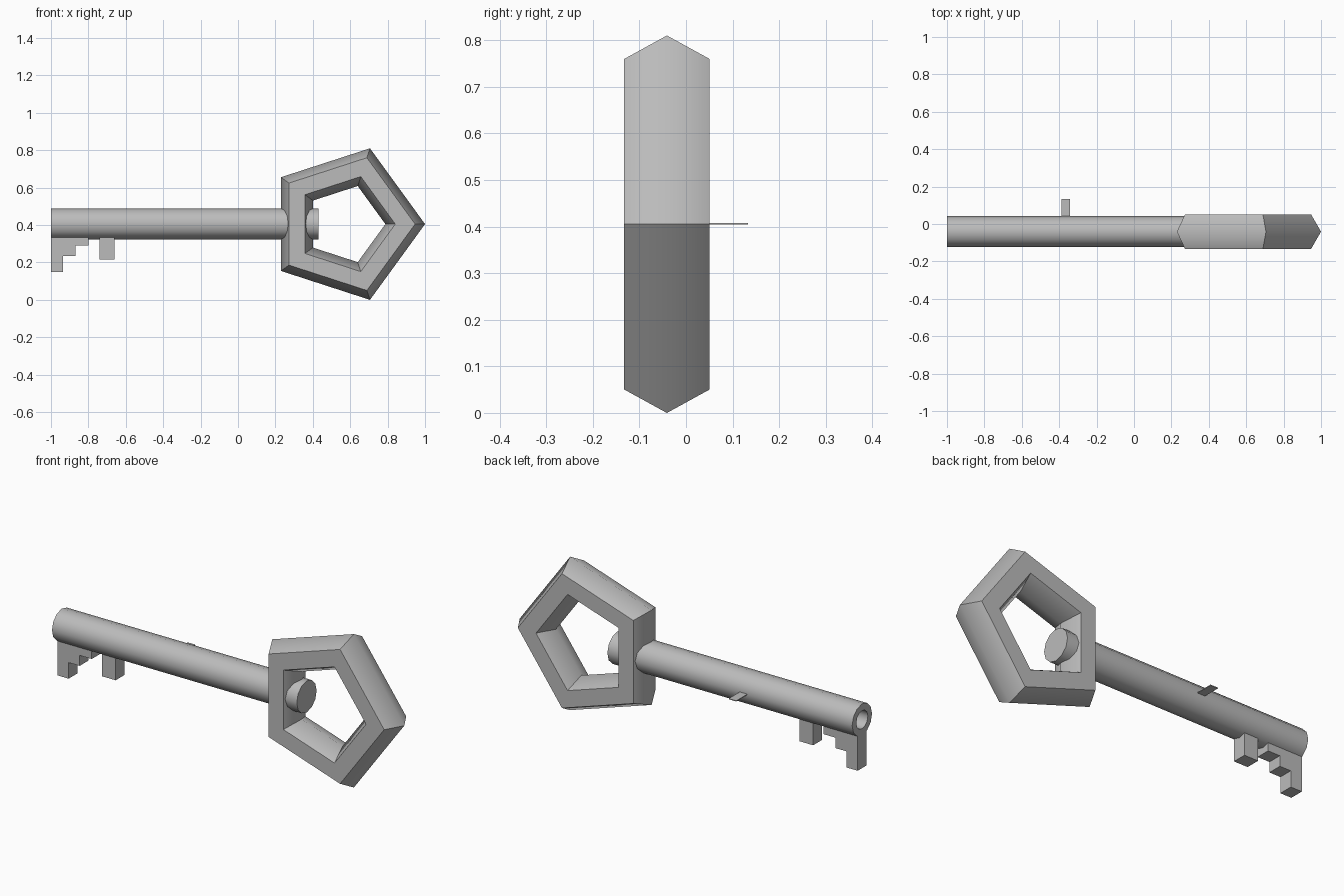
import bpy, bmesh, math

if "Cube" in bpy.data.objects:
    bpy.data.objects.remove(bpy.data.objects["Cube"])

CY, CZ = -0.041, 0.406          # key axis
metal = bpy.data.materials.new("grey_metal")
metal.diffuse_color = (0.5, 0.5, 0.5, 1)
metal.use_nodes = True
metal.node_tree.nodes["Principled BSDF"].inputs["Base Color"].default_value = metal.diffuse_color


def finish(ob, angle=None):
    ob.data.materials.clear()
    ob.data.materials.append(metal)
    if angle:
        bpy.ops.object.select_all(action='DESELECT')
        ob.select_set(True)
        bpy.context.view_layer.objects.active = ob
        bpy.ops.object.shade_smooth_by_angle(angle=math.radians(angle))


def from_bmesh(name, bm):
    bmesh.ops.recalc_face_normals(bm, faces=bm.faces[:])
    me = bpy.data.meshes.new(name)
    bm.to_mesh(me)
    bm.free()
    ob = bpy.data.objects.new(name, me)
    bpy.context.collection.objects.link(ob)
    return ob


def slab(name, outline, y0, y1):
    """Extrude an x-z outline between two y positions."""
    bm = bmesh.new()
    face = bm.faces.new([bm.verts.new((x, y0, z)) for x, z in outline])
    ext = bmesh.ops.extrude_face_region(bm, geom=[face])
    verts = [v for v in ext["geom"] if isinstance(v, bmesh.types.BMVert)]
    bmesh.ops.translate(bm, verts=verts, vec=(0, y1 - y0, 0))
    finish(from_bmesh(name, bm))


# Pentagonal handle with a hexagonal section
bpy.ops.mesh.primitive_torus_add(major_segments=5, minor_segments=6,
                                 major_radius=0.32, minor_radius=0.106,
                                 location=(0.574, CY, CZ - 0.001),
                                 rotation=(math.pi / 2, 0, 0))
handle = bpy.context.object
handle.name = "handle"
finish(handle, 60)

# Round shaft with a bored tip, lofted from (x, radius) rings
N = 12
bm = bmesh.new()
rings = []
for x, r in [(0.43, 0.083), (-1, 0.083), (-1, 0.048), (-0.8, 0.048)]:
    rings.append([bm.verts.new((x, CY + r * math.cos(2 * math.pi * i / N),
                                CZ + r * math.sin(2 * math.pi * i / N)))
                  for i in range(N)])
for a, b in zip(rings, rings[1:]):
    for i in range(N):
        j = (i + 1) % N
        bm.faces.new((a[i], a[j], b[j], b[i]))
bm.faces.new(rings[0])
bm.faces.new(rings[-1])
finish(from_bmesh("shaft", bm), 60)

# Stepped bit at the tip and the single tooth behind it
TOP = 0.345
slab("stepped_bit", [(-1, TOP), (-1, 0.15), (-0.935, 0.15), (-0.935, 0.235),
                     (-0.87, 0.235), (-0.87, 0.29), (-0.8, 0.29), (-0.8, TOP)],
     CY - 0.037, CY + 0.037)
slab("tooth", [(-0.74, TOP), (-0.74, 0.215), (-0.66, 0.215), (-0.66, TOP)],
     CY - 0.037, CY + 0.037)

# Thin fin on the back of the shaft
slab("fin", [(-0.387, CZ - 0.002), (-0.343, CZ - 0.002),
             (-0.343, CZ + 0.002), (-0.387, CZ + 0.002)], 0.03, 0.133)
